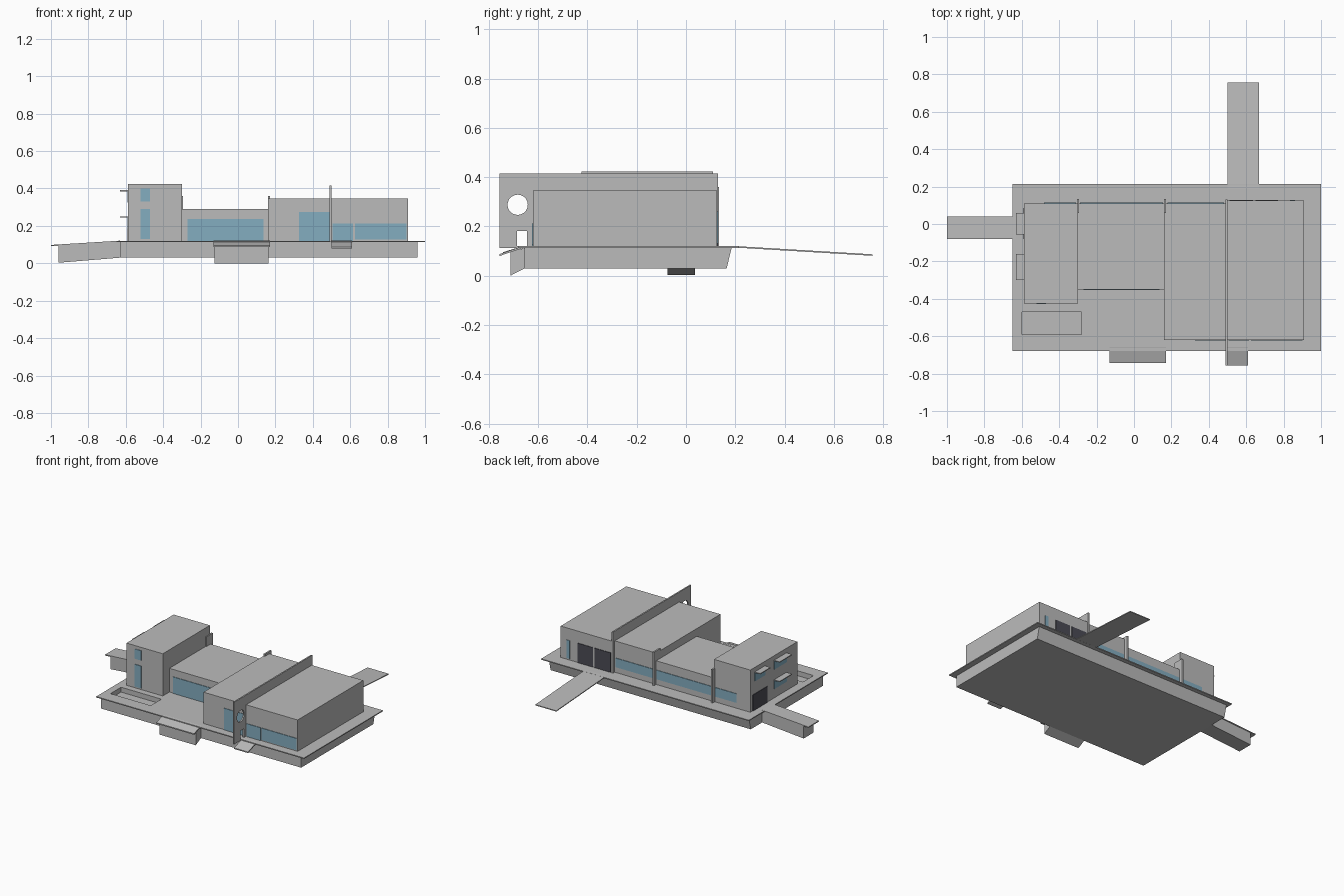
import bpy, bmesh, math
from mathutils import Matrix, Vector

old = bpy.data.objects.get("Cube")
if old:
    bpy.data.objects.remove(old, do_unlink=True)


def material(name, r, g, b):
    m = bpy.data.materials.new(name)
    m.use_nodes = True
    m.diffuse_color = (r, g, b, 1)
    m.node_tree.nodes["Principled BSDF"].inputs["Base Color"].default_value = (r, g, b, 1)
    return m


GREY = material("concrete grey", 0.5, 0.5, 0.5)
GLASS = material("blue glass", 0.23, 0.42, 0.53)
DARK = material("charcoal door", 0.07, 0.07, 0.09)


def finish(name, bm, mat):
    bmesh.ops.recalc_face_normals(bm, faces=bm.faces)
    mesh = bpy.data.meshes.new(name)
    bm.to_mesh(mesh)
    bm.free()
    mesh.materials.append(mat)
    ob = bpy.data.objects.new(name, mesh)
    bpy.context.collection.objects.link(ob)
    return ob


def box(name, x, y, z, mat=GREY):
    """Box from (low, high) pairs."""
    bm = bmesh.new()
    bmesh.ops.create_cube(bm, size=1)
    for v in bm.verts:
        v.co = Vector([(a + b) / 2 + c * (b - a) for (a, b), c in zip((x, y, z), v.co)])
    return finish(name, bm, mat)


def prism(name, axis, span, profile, mat=GREY):
    """Profile of (horizontal, z) points extruded along x or y."""
    bm = bmesh.new()
    lo, hi = span
    place = (lambda p, s: (s, p[0], p[1])) if axis == "x" else (lambda p, s: (p[0], s, p[1]))
    face = bm.faces.new([bm.verts.new(place(p, lo)) for p in profile])
    out = bmesh.ops.extrude_face_region(bm, geom=[face])
    step = Vector((hi - lo, 0, 0)) if axis == "x" else Vector((0, hi - lo, 0))
    bmesh.ops.translate(bm, vec=step, verts=[g for g in out["geom"] if isinstance(g, bmesh.types.BMVert)])
    return finish(name, bm, mat)


def cut(target, cutter):
    """Subtract the cutter, then remove it."""
    cutter.hide_render = True
    mod = target.modifiers.new("cut", "BOOLEAN")
    mod.operation = "DIFFERENCE"
    mod.solver = "EXACT"
    mod.object = cutter
    bpy.context.view_layer.objects.active = target
    bpy.ops.object.modifier_apply(modifier=mod.name)
    bpy.data.objects.remove(cutter, do_unlink=True)


T = 0.004      # plate thickness
DECK = 0.12    # deck level
FRONT, BACK = -0.62, 0.11

# Podium with overhanging deck and sunken pool
podium = prism("podium", "x", (-0.63, 0.96),
               [(-0.655, 0.03), (0.165, 0.03), (0.185, 0.113), (-0.655, 0.113)])
deck = box("deck", (-0.65, 1.0), (-0.68, 0.215), (0.113, DECK))
for part in (podium, deck):
    cut(part, box("pool_cutter", (-0.6, -0.28), (-0.59, -0.47), (0.085, 0.2)))

# Building masses
box("tower", (-0.588, -0.3), (-0.425, BACK), (DECK, 0.423))
box("middle_hall", (-0.3, 0.16), (-0.35, BACK), (DECK, 0.29))
box("entrance_hall", (0.16, 0.49), (FRONT, BACK), (DECK, 0.345))
box("side_hall", (0.498, 0.908), (FRONT, 0.125), (DECK, 0.345))

# Tall dividing wall with round opening and doorway
blade = box("dividing_wall", (0.489, 0.499), (-0.757, 0.13), (0.113, 0.415))
bm = bmesh.new()
bmesh.ops.create_cone(bm, cap_ends=True, segments=32, radius1=0.041, radius2=0.041, depth=0.1,
                      matrix=Matrix.Translation((0.494, -0.683, 0.288)) @ Matrix.Rotation(math.pi / 2, 4, "Y"))
cut(blade, finish("round_cutter", bm, GREY))
cut(blade, box("doorway_cutter", (0.45, 0.55), (-0.685, -0.645), (DECK, 0.182)))

# Rear fins
for i, x in enumerate((-0.3, 0.166)):
    box(f"rear_fin_{i + 1}", (x - 0.006, x + 0.006), (0.06, 0.134), (DECK, 0.36))

# Front windows: x range, z range, wall position
front_windows = [
    ((-0.52, -0.47), (0.33, 0.4), -0.425),
    ((-0.52, -0.47), (0.13, 0.29), -0.425),
    ((-0.27, 0.135), (DECK, 0.238), -0.35),
    ((0.325, 0.488), (DECK, 0.275), FRONT),
    ((0.505, 0.615), (DECK, 0.212), FRONT),
    ((0.625, 0.9), (0.127, 0.212), FRONT),
]
for i, (x, z, y) in enumerate(front_windows):
    box(f"front_window_{i + 1}", x, (y - T, y + T), z, GLASS)

# Rear strip window, broken by the fins
for i, x in enumerate([(0.18, 0.48), (-0.29, 0.155), (-0.48, -0.31)]):
    box(f"rear_window_{i + 1}", x, (BACK - T, BACK + T), (0.16, 0.225), GLASS)
box("rear_narrow_window", (0.835, 0.86), (0.125 - T, 0.125 + T), (0.13, 0.26), GLASS)
for i, x in enumerate([(0.51, 0.635), (0.65, 0.77)]):
    box(f"rear_door_{i + 1}", x, (0.125 - T, 0.125 + T), (DECK, 0.26), DARK)

# Tower side windows with canopies, and side door
for i, (y, z) in enumerate([((-0.055, 0.06), 0.385), ((-0.3, -0.16), 0.385), ((-0.3, -0.16), 0.245)]):
    box(f"side_window_{i + 1}", (-0.588 - T, -0.588 + T), y, (z - 0.06, z), GLASS)
    box(f"canopy_{i + 1}", (-0.632, -0.588), y, (z, z + 0.006))
box("side_door", (-0.588 - T, -0.588 + T), (-0.08, 0.085), (DECK, 0.235), DARK)

# Side ramp
prism("side_ramp", "y", (-0.08, 0.04), [(-1, 0.091), (-0.63, 0.114), (-0.63, 0.121), (-1, 0.098)])
prism("side_ramp_support", "y", (-0.076, 0.036), [(-0.96, 0.003), (-0.63, 0.03), (-0.63, 0.114), (-0.96, 0.094)])

# Front ramps
prism("front_ramp", "x", (-0.13, 0.17), [(-0.742, 0.088), (-0.66, 0.113), (-0.66, 0.121), (-0.742, 0.096)])
prism("front_ramp_support", "x", (-0.126, 0.164), [(-0.713, 0), (-0.655, 0.03), (-0.655, 0.112), (-0.713, 0.098)])
prism("entrance_ramp", "x", (0.499, 0.61), [(-0.757, 0.08), (-0.66, 0.113), (-0.66, 0.121), (-0.757, 0.088)])

# Long rear ramp
prism("rear_ramp", "x", (0.5, 0.667), [(0.19, 0.115), (0.757, 0.081), (0.757, 0.087), (0.19, 0.121)])
